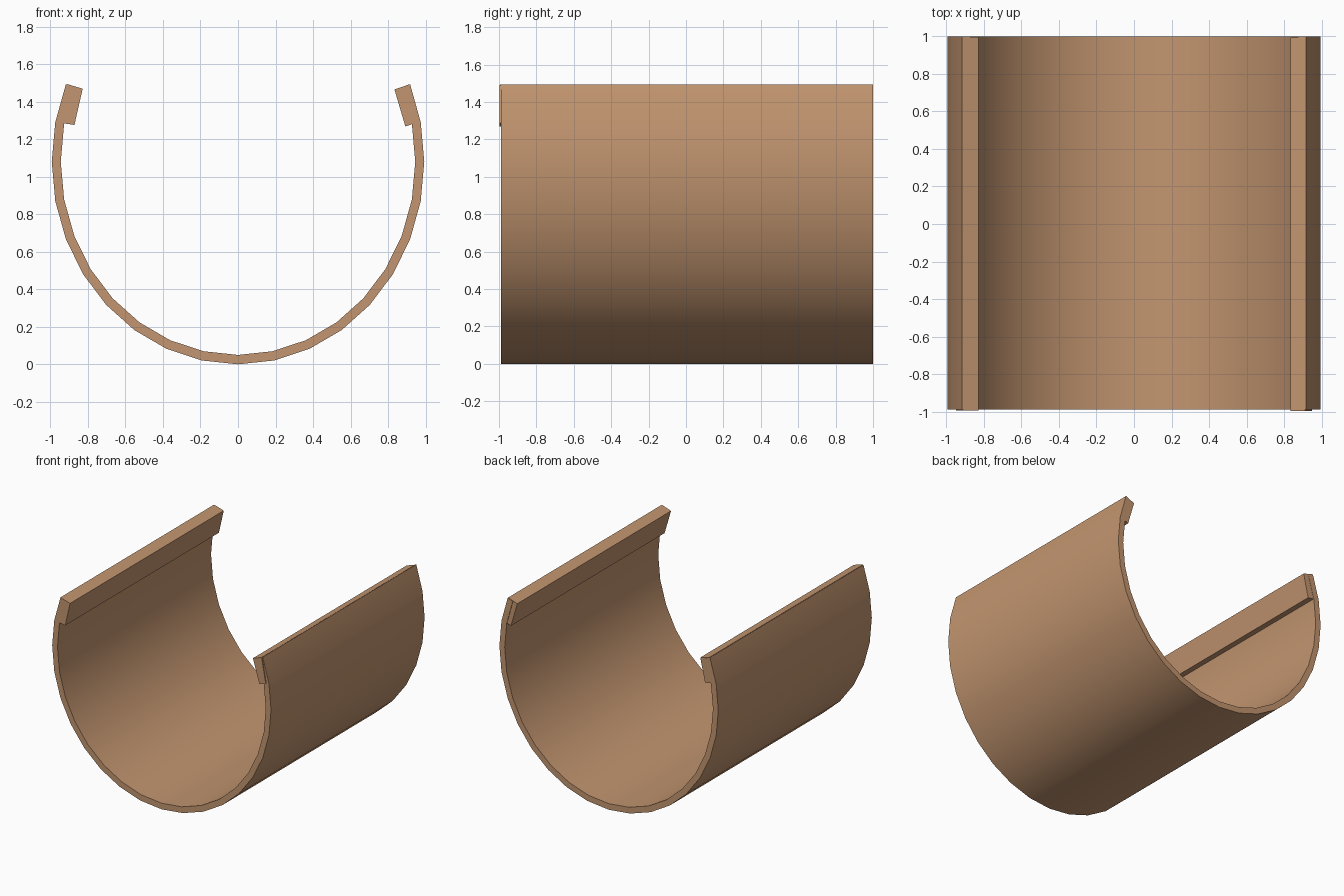
import bpy, bmesh, math

if "Cube" in bpy.data.objects:
    bpy.data.objects.remove(bpy.data.objects["Cube"])

tan = bpy.data.materials.new("warm_tan")
tan.diffuse_color = (0.54, 0.30, 0.16, 1)
tan.use_nodes = True
tan.node_tree.nodes["Principled BSDF"].inputs["Base Color"].default_value = tan.diffuse_color


def extrude_profile(name, profile, y0, y1, smooth=False):
    """Extrude a closed XZ outline along Y."""
    bm = bmesh.new()
    face = bm.faces.new([bm.verts.new((x, y0, z)) for x, z in profile])
    res = bmesh.ops.extrude_face_region(bm, geom=[face])
    verts = [g for g in res["geom"] if isinstance(g, bmesh.types.BMVert)]
    bmesh.ops.translate(bm, verts=verts, vec=(0, y1 - y0, 0))
    bmesh.ops.recalc_face_normals(bm, faces=bm.faces)
    me = bpy.data.meshes.new(name)
    bm.to_mesh(me)
    bm.free()
    me.materials.append(tan)
    ob = bpy.data.objects.new(name, me)
    bpy.context.collection.objects.link(ob)
    if smooth:
        bpy.ops.object.select_all(action='DESELECT')
        ob.select_set(True)
        bpy.context.view_layer.objects.active = ob
        bpy.ops.object.shade_smooth_by_angle(angle=math.radians(30))
    return ob


def arc(rx, rz):
    """20 of 32 segments of an ellipse, open at the top."""
    return [(rx * math.sin(i * math.pi / 16), 1.08 - rz * math.cos(i * math.pi / 16))
            for i in range(-10, 11)]


# Open trough shell
extrude_profile("trough_shell", arc(0.993, 1.08) + arc(0.945, 1.03)[::-1],
                -0.99, 1.0, smooth=True)

# Thickened lips inside each upper edge
extrude_profile("right_lip", [(0.834, 1.465), (0.892, 1.268), (0.95, 1.288), (0.912, 1.492)],
                -0.997, 0.995)
extrude_profile("left_lip", [(-0.828, 1.469), (-0.872, 1.276), (-0.95, 1.288), (-0.912, 1.494)],
                -0.994, 0.998)
